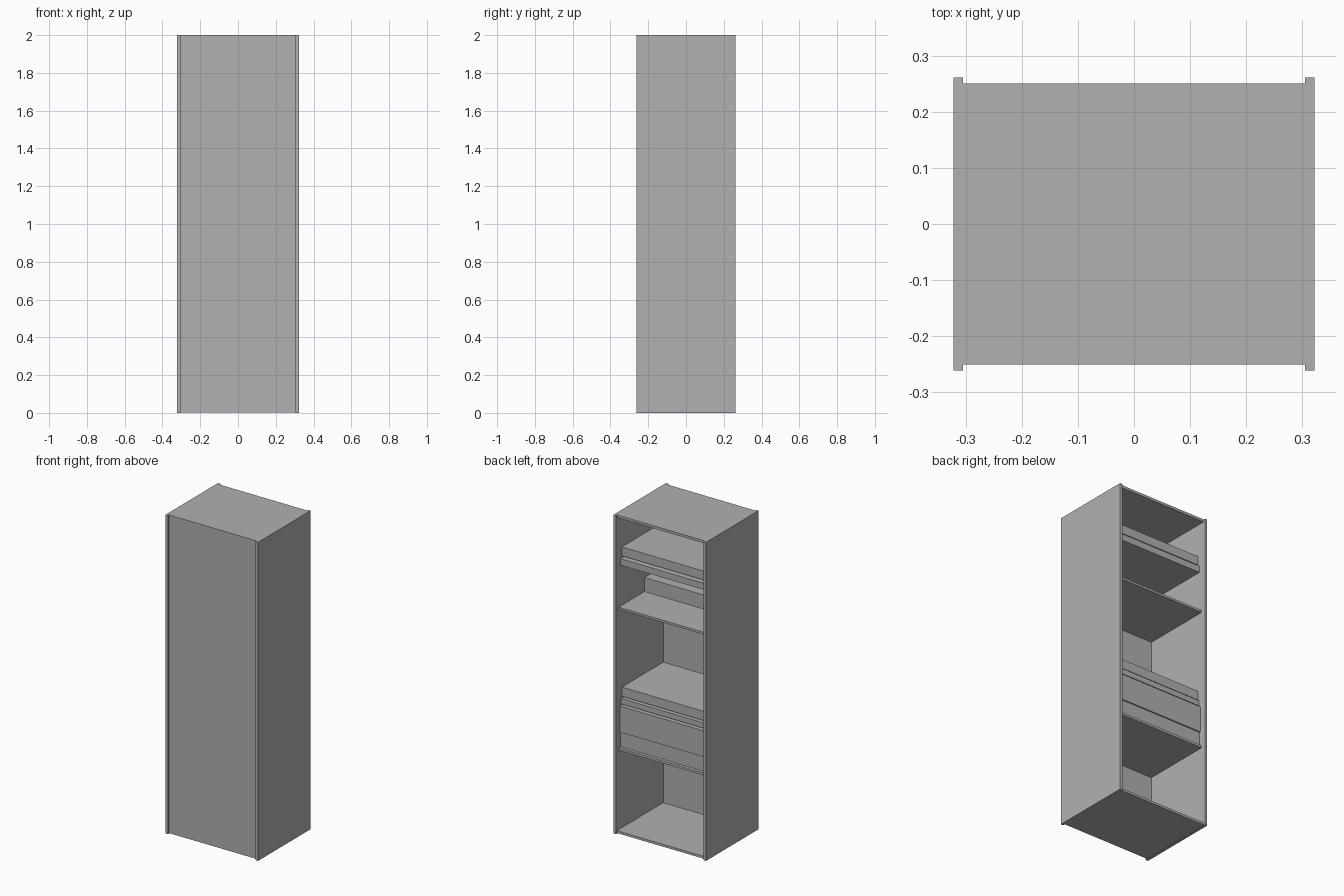
import bpy

cube = bpy.data.objects.get("Cube")
if cube:
    bpy.data.objects.remove(cube, do_unlink=True)

# Single painted-metal colour
grey = bpy.data.materials.new("cabinet_grey")
grey.use_nodes = True
colour = (0.44, 0.44, 0.44, 1)
grey.diffuse_color = colour
grey.node_tree.nodes["Principled BSDF"].inputs["Base Color"].default_value = colour


def box(name, x, y, z):
    """Box given by its (min, max) range on each axis."""
    bpy.ops.mesh.primitive_cube_add(size=1, location=[sum(r) / 2 for r in (x, y, z)])
    ob = bpy.context.object
    ob.name = name
    ob.scale = [r[1] - r[0] for r in (x, y, z)]
    bpy.ops.object.transform_apply(location=False, rotation=False, scale=True)
    ob.data.materials.append(grey)
    return ob


OUT, IN = 0.322, 0.305      # outer and inner half widths
FRONT, WALL = -0.25, -0.21  # outer and inner face of the front panel
SPAN = (-IN, IN)

# Side panels standing proud of the front and back
for side, s in (("left", 1), ("right", -1)):
    box(side + "_side_panel", sorted((s * IN, s * OUT)), (-0.261, 0.261), (0, 2))

# Closed front, top and floor; the back is open
box("front_panel", SPAN, (FRONT, WALL), (0.018, 1.984))
box("top_panel", SPAN, (FRONT, 0.25), (1.984, 2))
box("floor_panel", SPAN, (FRONT, 0.25), (0.003, 0.018))

# Fittings inside: name, back edge, height range
fittings = [
    ("upper_tray", 0.2, (1.724, 1.78)),
    ("upper_keyboard_shelf", 0.213, (1.67, 1.711)),
    ("upper_shelf", 0.232, (1.4, 1.414)),
    ("rear_stop_box", -0.025, (1.414, 1.502)),
    ("lower_tray", 0.2, (0.842, 0.9)),
    ("lower_keyboard_shelf", 0.21, (0.799, 0.833)),
    ("equipment_case", 0.22, (0.625, 0.789)),
    ("equipment_base", 0.212, (0.53, 0.625)),
    ("lower_shelf", 0.232, (0.515, 0.53)),
]
for name, back, height in fittings:
    box(name, SPAN, (WALL, back), height)
